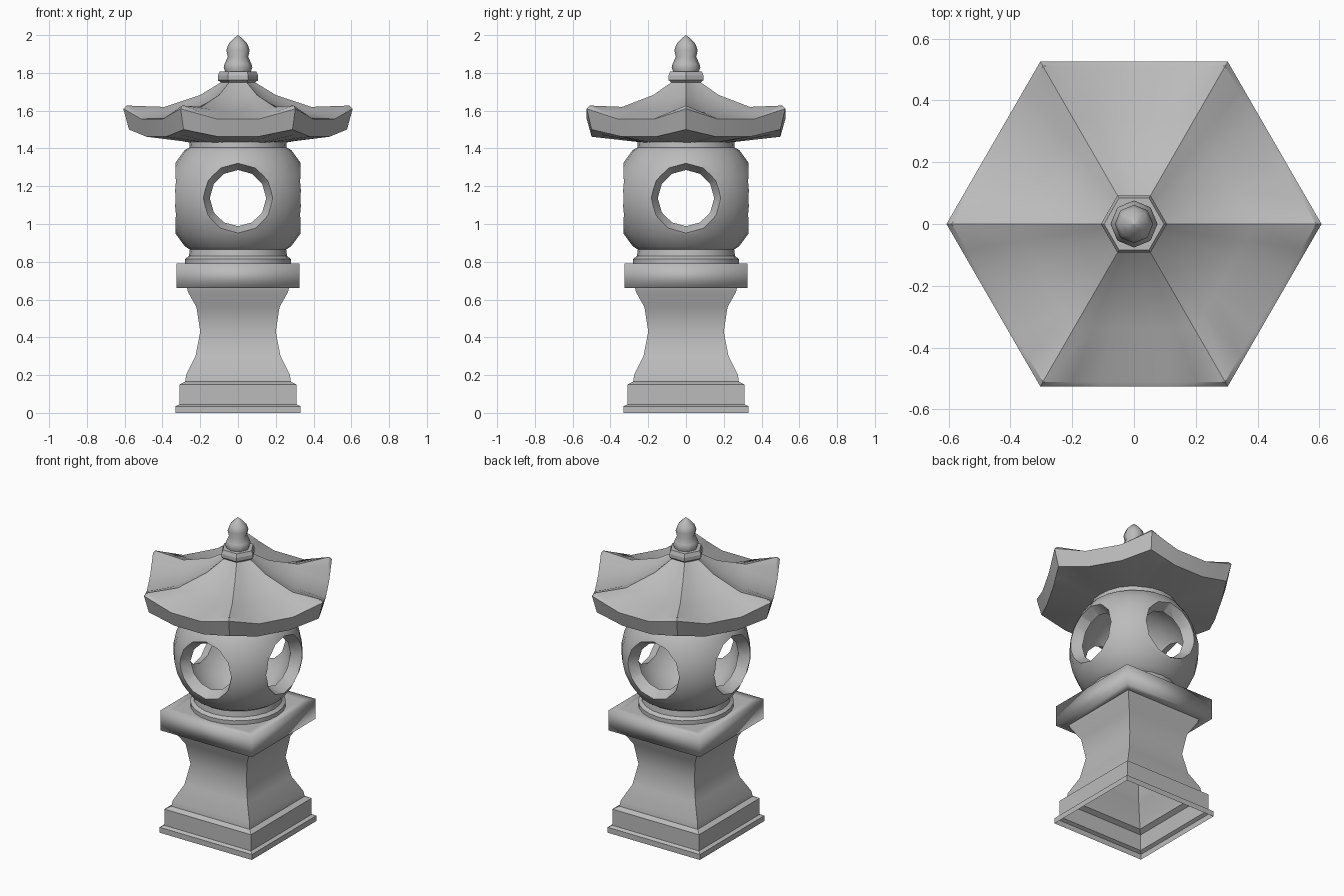
import bpy
import bmesh
from math import sin, cos, pi, radians, sqrt
from mathutils import Vector, Matrix

cube = bpy.data.objects.get("Cube")
if cube:
    bpy.data.objects.remove(cube, do_unlink=True)

stone = bpy.data.materials.new("grey_stone")
stone.use_nodes = True
GREY = (0.5, 0.5, 0.5, 1)
stone.diffuse_color = GREY
stone.node_tree.nodes["Principled BSDF"].inputs["Base Color"].default_value = GREY


def skin(name, rings, cap_bottom=True, cap_top=True):
    """Join a stack of equal point rings into one mesh object."""
    bm = bmesh.new()
    loops = [[bm.verts.new(p) for p in ring] for ring in rings]
    n = len(loops[0])
    for low, high in zip(loops, loops[1:]):
        for i in range(n):
            j = (i + 1) % n
            bm.faces.new((low[i], low[j], high[j], high[i]))
    if cap_bottom:
        bm.faces.new(loops[0][::-1])
    if cap_top:
        bm.faces.new(loops[-1])
    mesh = bpy.data.meshes.new(name)
    bm.to_mesh(mesh)
    bm.free()
    mesh.materials.append(stone)
    obj = bpy.data.objects.new(name, mesh)
    bpy.context.collection.objects.link(obj)
    return obj


def turned(name, profile, sides, start=0.0, **caps):
    """Sweep (radius, height) points around the vertical axis."""
    return skin(name, [[(r * cos(start + 2 * pi * i / sides),
                         r * sin(start + 2 * pi * i / sides), z)
                        for i in range(sides)] for r, z in profile], **caps)


def square(name, profile, **caps):
    """Same, with a square plan given by half widths."""
    return turned(name, [(w * sqrt(2), z) for w, z in profile], 4, pi / 4, **caps)


def smooth(obj, angle):
    bpy.ops.object.select_all(action='DESELECT')
    obj.select_set(True)
    bpy.context.view_layer.objects.active = obj
    bpy.ops.object.shade_smooth_by_angle(angle=radians(angle))


# Hollow stepped pedestal with a waisted shaft
pedestal = square("pedestal", [
    (.33, 0), (.33, .035), (.31, .045), (.31, .15), (.28, .165), (.275, .2),
    (.225, .3), (.2, .43), (.22, .56), (.265, .64), (.27, .66)],
    cap_bottom=False, cap_top=False)
smooth(pedestal, 35)

# Square slab with softly shaded edges
slab = square("slab", [(.27, .66), (.325, .66), (.325, .79), (.27, .79)])
smooth(slab, 180)

# Round light chamber: collar, globe, neck
MID, RADIUS = 1.137, .38
globe = [(RADIUS * cos(radians(a)), MID + RADIUS * sin(radians(a)))
         for a in range(-42, 43, 12)]
chamber = turned("light_chamber",
                 [(.28, .785), (.28, .815), (.26, .83), (.255, .865)] + globe +
                 [(.258, 1.405), (.255, 1.44)], 24)

# Cutters: the hollow inside and four tapered round windows
hollow = turned("hollow_cutter",
                [(.309 * cos(radians(a)), MID + .309 * sin(radians(a)))
                 for a in range(-80, 81, 16)], 24)
cutters = [hollow]
for k in range(4):
    window = turned("window_cutter", [(.11, .2), (.185, .332), (.25, .45)], 12)
    window.data.transform(Matrix.Translation((0, 0, MID)) @
                          Matrix.Rotation(k * pi / 2, 4, 'Z') @
                          Matrix.Rotation(pi / 2, 4, 'Y'))
    cutters.append(window)
bpy.context.view_layer.objects.active = chamber
for cutter in cutters:
    cutter.hide_render = True
    mod = chamber.modifiers.new("cut", 'BOOLEAN')
    mod.operation = 'DIFFERENCE'
    mod.solver = 'EXACT'
    mod.object = cutter
    bpy.ops.object.modifier_apply(modifier=mod.name)
    bpy.data.objects.remove(cutter, do_unlink=True)
smooth(chamber, 32)


# Six-sided roof with upswept corners
def roof_ring(radius, corner_z, middle_z):
    ring = []
    for k in range(6):
        a, b = (Vector((radius * cos(q * pi / 3), radius * sin(q * pi / 3), 0))
                for q in (k, k + 1))
        for t in (0, .16, .32, .68, .84):
            p = a.lerp(b, t)
            lift = max(0, (abs(2 * t - 1) - .36) / .64)
            p.z = middle_z + (corner_z - middle_z) * lift
            ring.append(p)
    return ring


roof = skin("roof", [roof_ring(*level) for level in (
    (.25, 1.43, 1.43), (.577, 1.5, 1.462), (.607, 1.61, 1.555),
    (.59, 1.627, 1.56), (.39, 1.62, 1.592), (.2, 1.683, 1.668),
    (.09, 1.75, 1.748))])
smooth(roof, 35)

# Six-sided collar and turned finial
collar = turned("finial_collar", [(.085, 1.745), (.107, 1.762), (.107, 1.785),
                                  (.097, 1.808)], 6)
smooth(collar, 20)
finial = turned("finial", [(.068, 1.805), (.076, 1.83), (.07, 1.85), (.054, 1.885),
                           (.062, 1.92), (.05, 1.953), (.025, 1.98), (.001, 2)], 8)
smooth(finial, 60)
